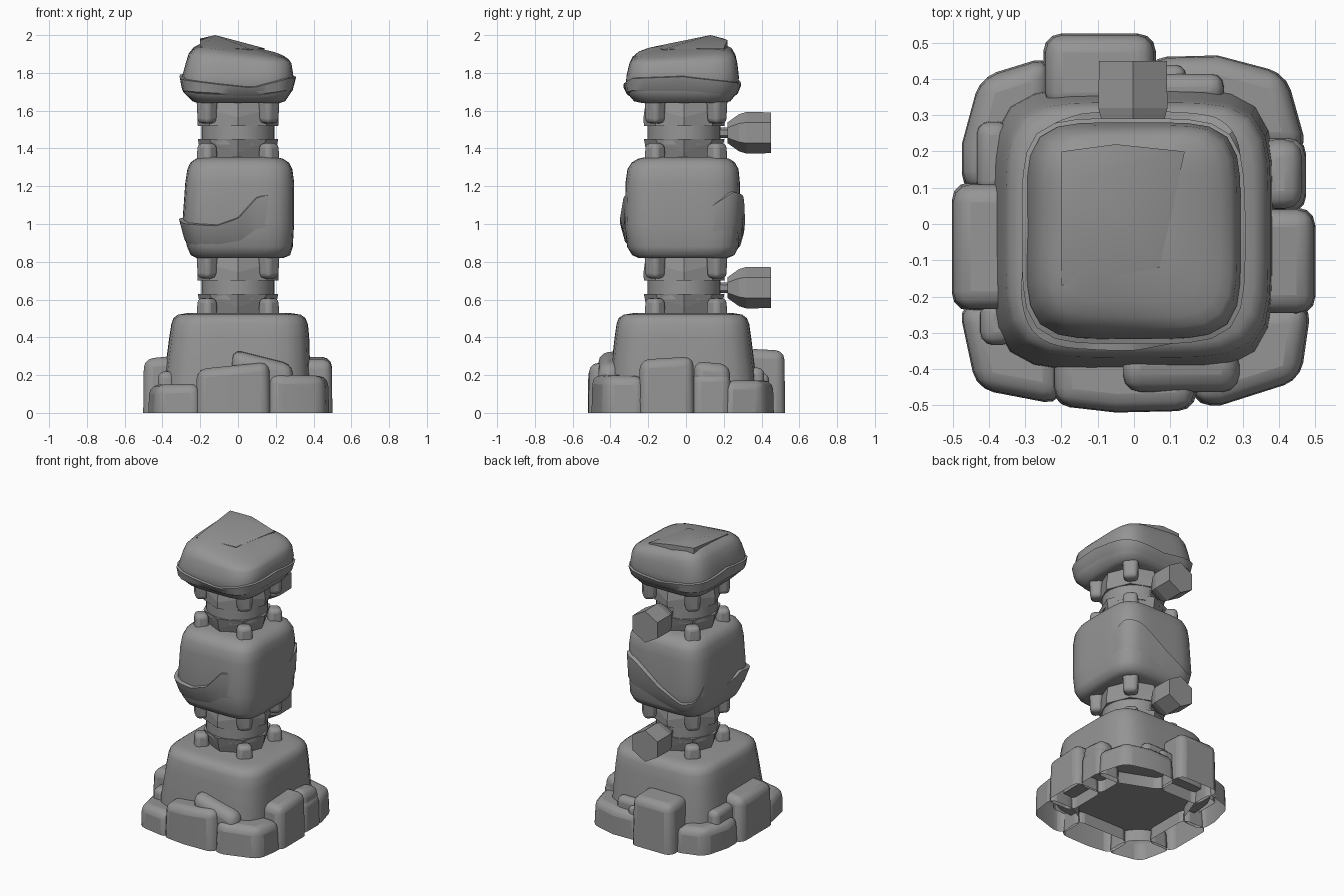
import bpy, bmesh, math
from mathutils import Vector

if "Cube" in bpy.data.objects:
    bpy.data.objects.remove(bpy.data.objects["Cube"])

stone = bpy.data.materials.new("stone_grey")
stone.use_nodes = True
GREY = (0.3, 0.3, 0.3, 1)
stone.diffuse_color = GREY
stone.node_tree.nodes["Principled BSDF"].inputs["Base Color"].default_value = GREY


def make(name, bm, smooth=40, bevel=0):
    """Turn a bmesh into a finished object."""
    bmesh.ops.recalc_face_normals(bm, faces=bm.faces)
    me = bpy.data.meshes.new(name)
    bm.to_mesh(me)
    bm.free()
    ob = bpy.data.objects.new(name, me)
    bpy.context.scene.collection.objects.link(ob)
    me.materials.append(stone)
    if bevel:
        mod = ob.modifiers.new("soft_edges", 'BEVEL')
        mod.width, mod.segments = bevel, 3
        mod.limit_method, mod.angle_limit = 'ANGLE', math.radians(25)
    if smooth:
        bpy.ops.object.select_all(action='DESELECT')
        ob.select_set(True)
        bpy.context.view_layer.objects.active = ob
        bpy.ops.object.shade_smooth_by_angle(angle=math.radians(smooth))
    return ob


def loft(name, rings, bottom=True, apex=None, **kw):
    """Skin closed rings of points, with a flat or pointed top."""
    bm = bmesh.new()
    rows = [[bm.verts.new(p) for p in ring] for ring in rings]
    n = len(rows[0])
    for a, b in zip(rows, rows[1:]):
        for i in range(n):
            j = (i + 1) % n
            bm.faces.new((a[i], a[j], b[j], b[i]))
    if bottom:
        bm.faces.new(rows[0])
    if apex:
        tip = bm.verts.new(apex)
        for i in range(n):
            bm.faces.new((rows[-1][i], rows[-1][(i + 1) % n], tip))
    else:
        bm.faces.new(rows[-1])
    return make(name, bm, **kw)


def section(profile, z):
    """Interpolate the (z, x0, x1, y0, y1) bounds of a boulder."""
    for a, b in zip(profile, profile[1:]):
        if z <= b[0]:
            t = max(0, (z - a[0]) / (b[0] - a[0]))
            return [u + (v - u) * t for u, v in zip(a, b)]
    return profile[-1]


def point(bounds, angle, grow=0.0, power=5):
    """Point on a rounded-square section at a polar angle."""
    z, x0, x1, y0, y1 = bounds
    c, s = math.cos(angle), math.sin(angle)
    r = (abs(c * 2 / (x1 - x0)) ** power + abs(s * 2 / (y1 - y0)) ** power) ** (-1 / power) + grow
    return Vector(((x0 + x1) / 2 + r * c, (y0 + y1) / 2 + r * s, z))


def boulder(name, profile, tilt=(0, 0), tilt_from=9, **kw):
    """Rounded block; rings above tilt_from lean progressively."""
    rings = []
    for b in profile:
        ring = [point(b, math.tau * i / 40) for i in range(40)]
        lean = max(0, b[0] - tilt_from) / 0.07
        for p in ring:
            p.z += lean * (tilt[0] * p.x + tilt[1] * p.y)
        rings.append(ring)
    return loft(name, rings, smooth=62, **kw)


def crust(name, profile, crack, z0, depth):
    """Raised lower layer whose upper edge follows a crack of (degrees, z)."""
    bm = bmesh.new()
    cols = []
    first, last = crack[0][0], crack[-1][0]
    for i in range(41):
        d = first + (last - first) * i / 40
        for (da, za), (db, zb) in zip(crack, crack[1:]):
            if da <= d <= db:
                top = za + (zb - za) * (d - da) / (db - da)
                break
        edge = 1 if last - first >= 360 else min(1, 4 * min(i, 40 - i) / 40)
        out = depth * edge - 0.004 * (1 - edge)
        rows = [(z0, -0.004), (z0 + (top - z0) * 0.5, out * 0.4), (top, out), (top + 0.012, -0.03)]
        cols.append([bm.verts.new(point(section(profile, z), math.radians(d), g)[:2] + (z,)) for z, g in rows])
    for a, b in zip(cols, cols[1:]):
        for k in range(3):
            bm.faces.new((a[k], b[k], b[k + 1], a[k + 1]))
    bmesh.ops.remove_doubles(bm, verts=bm.verts, dist=0.0001)
    make(name, bm, smooth=35)


def rock(name, outline, z0, z1, slope=(0, 0), taper=0.96, bevel=0.048):
    """Soft-edged stone, open below, from a footprint with a tilted top."""
    pts = [Vector(p) for p in outline]
    mid = sum(pts, Vector((0, 0))) / len(pts)
    low = [(p.x, p.y, z0) for p in pts]
    high = []
    for p in pts:
        q = mid + (p - mid) * taper
        high.append((q.x, q.y, z1 + (q - mid).dot(Vector(slope))))
    loft(name, [low, high], bottom=False, bevel=bevel, smooth=40)


def block(x0, x1, y0, y1):
    return [(x0, y0), (x1, y0), (x1, y1), (x0, y1)]


# Main boulders of the pillar
base = [(0.08, -.395, .39, -.405, .38), (.2, -.39, .383, -.40, .37), (.4, -.364, .377, -.378, .345),
        (.47, -.353, .37, -.368, .335), (.502, -.342, .357, -.356, .322), (.52, -.318, .332, -.33, .298),
        (.528, -.27, .28, -.28, .25)]
boulder("base_boulder", base)

middle = [(.82, -.22, .24, -.25, .22), (.835, -.25, .276, -.285, .256), (.88, -.27, .29, -.312, .28),
          (1.0, -.295, .297, -.325, .288), (1.22, -.279, .297, -.32, .285), (1.29, -.268, .288, -.31, .278),
          (1.325, -.252, .27, -.288, .26), (1.345, -.225, .24, -.255, .23), (1.355, -.18, .2, -.21, .19)]
boulder("middle_boulder", middle)
crust("middle_crust_front", middle, [(178, .97), (205, 1.03), (225, 1.0), (250, .99), (270, 1.03),
                                     (287, 1.14), (302, 1.16)], .825, .024)
crust("middle_crust_back", middle, [(25, 1.08), (45, 1.17), (60, 1.15), (90, 1.02), (120, .93),
                                    (132, .95), (145, 1.08)], .825, .024)

head = [(1.64, -.21, .22, -.23, .2), (1.65, -.24, .25, -.275, .235), (1.70, -.29, .283, -.318, .275),
        (1.78, -.296, .294, -.316, .28), (1.85, -.277, .283, -.3, .272), (1.885, -.262, .268, -.285, .262),
        (1.91, -.235, .24, -.255, .243), (1.925, -.2, .2, -.21, .21)]
boulder("head_boulder", head, tilt=(-.11, .05), tilt_from=1.85, apex=(-.12, .13, 1.985))
crust("head_lip", head, [(0, 1.78), (45, 1.75), (90, 1.73), (135, 1.77), (180, 1.79), (225, 1.76),
                         (250, 1.74), (285, 1.72), (315, 1.77), (360, 1.78)], 1.645, .014)
# worn facet around the summit
peak = Vector((-.12, .13, 2.0))
facet = [Vector(p) for p in ((-.2, -.17), (.07, -.12), (.14, .2), (-.05, .22), (-.2, .2))]
loft("head_summit", [[(p.x, p.y, 1.9) for p in facet],
                     [(p.x, p.y, peak.z - .21 * (p - peak.xy).length - .05 * (p.x - peak.x)) for p in facet]],
     apex=peak, smooth=50)


# Faceted necks with clamps and a hexagonal knob
def ngon(r, z, sides=8, cy=-0.01, zig=0):
    return [(r * math.cos(math.tau * i / sides), cy + r * math.sin(math.tau * i / sides),
             z + (zig if i % 2 else -zig)) for i in range(sides)]


for label, z in (("lower", .53), ("upper", 1.35)):
    loft(label + "_neck_foot", [ngon(.17, z - .03), ngon(.2, z + .055, zig=.025), ngon(.213, z + .1),
                                ngon(.18, z + .1)], smooth=0)
    loft(label + "_neck_band", [ngon(.193, z + .07, 32), ngon(.193, z + .17, 32)])
    loft(label + "_neck_collar", [ngon(.18, z + .17), ngon(.213, z + .17), ngon(.215, z + .235, zig=.02),
                                  ngon(.2, z + .32)], smooth=0)
    # clamps around both ends
    for k in range(4):
        a = math.radians(45 + 90 * k)
        u, v = Vector((math.cos(a), math.sin(a))), Vector((-math.sin(a), math.cos(a)))
        c = u * 0.232
        foot = [c + u * s + v * t for s, t in ((-.045, -.05), (.045, -.05), (.045, .05), (-.045, .05))]
        for end, za, zb in (("bottom", z - .02, z + .078), ("top", z + .31, z + .182)):
            rock(f"{label}_{end}_clamp_{k + 1}", foot, za, zb, taper=.9, bevel=.026)
    # knob on a short stem, pointing back
    rings = []
    for y, r in ((.15, .028), (.22, .028), (.22, .055), (.28, .098), (.32, .11), (.45, .108)):
        rings.append([(r * math.sin(math.tau * i / 6) - .003, y, z + .133 + r * math.cos(math.tau * i / 6))
                      for i in range(6)])
    loft(label + "_knob", rings, smooth=0)

# Large stones around the foot, reaching in under the base
rock("front_stone", [(-.225, -.5), (-.05, -.52), (.17, -.515), (.18, -.32), (-.225, -.32)], 0, .25, (.1, 0))
rock("back_stone", block(-.25, .06, .31, .525), 0, .335, (0, -.05))
rock("left_stone", block(.3, .5, -.25, .045), 0, .29, (0, .06))
rock("right_stone", block(-.502, -.31, -.24, .115), 0, .295, (.1, 0))
rock("front_right_corner", [(-.485, -.22), (-.435, -.455), (-.2, -.5), (-.2, -.32), (-.31, -.22)], 0, .152, (.03, 0))
rock("front_left_corner", [(.16, -.5), (.24, -.5), (.46, -.43), (.49, -.22), (.31, -.22), (.16, -.32)], 0, .2, (-.03, 0))
rock("back_right_corner", [(-.475, .09), (-.475, .22), (-.425, .405), (-.23, .465), (-.23, .31), (-.31, .09)], 0, .172)
rock("back_left_corner", [(.04, .46), (.23, .465), (.42, .415), (.48, .2), (.31, .2), (.04, .31)], 0, .172)
rock("left_low_stone", block(.3, .475, .03, .24), 0, .212)

# Small stones wedged above them
rock("front_wedge", block(-.035, .295, -.465, -.34), .12, .295, (-.25, .1))
rock("left_wedge", block(.34, .465, .04, .235), .15, .265, (0, -.1))
rock("back_wedge", block(.04, .25, .33, .415), .12, .24, bevel=.035)
rock("back_small_wedge", block(.03, .145, .34, .44), .12, .21, bevel=.03)
rock("right_wedge", block(-.435, -.34, .08, .285), .1, .25, bevel=.035)
rock("right_small_wedge", block(-.425, -.33, -.335, -.21), .1, .22, bevel=.035)
